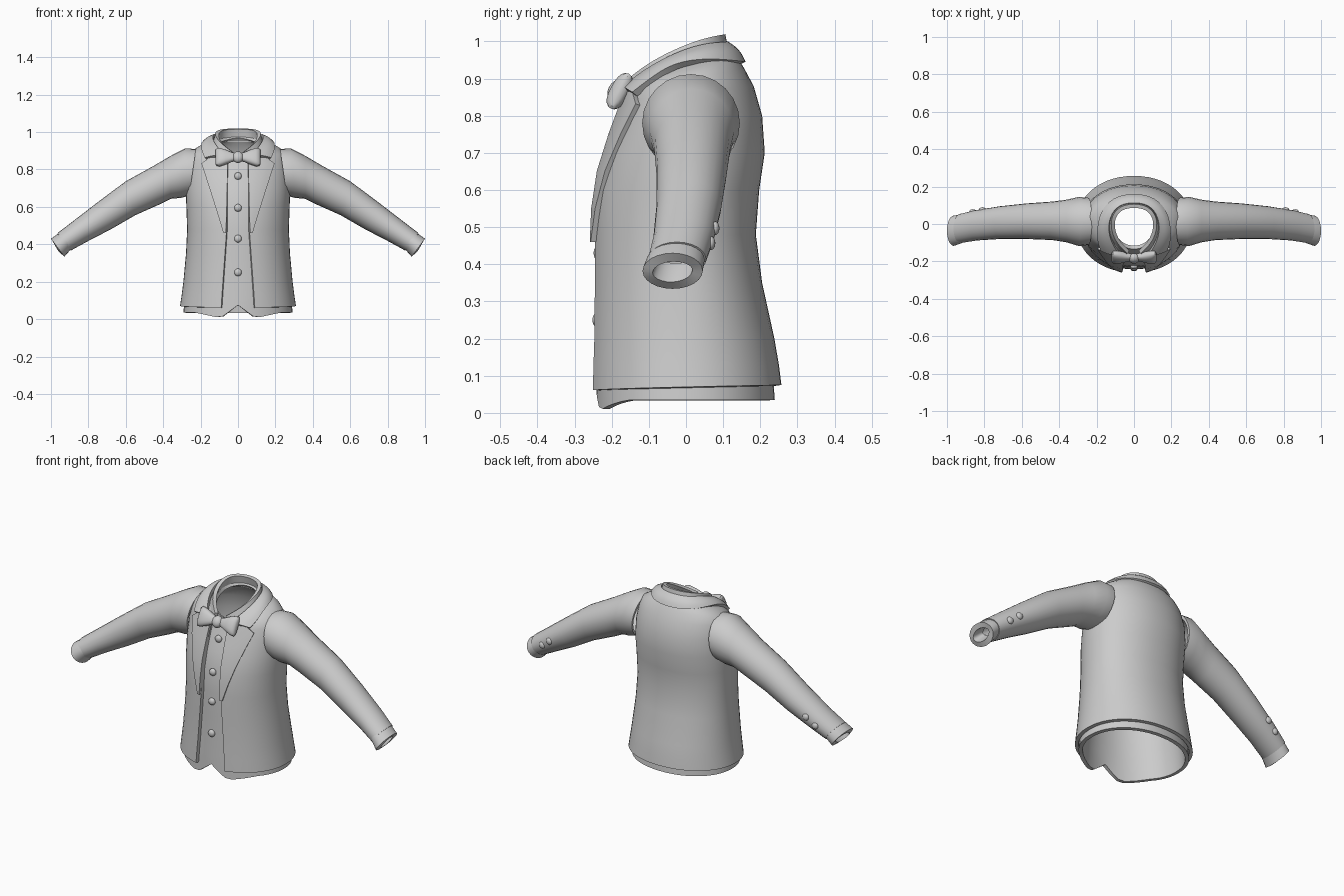
import bpy, bmesh, math
from mathutils import Vector, Matrix
from mathutils.bvhtree import BVHTree

if "Cube" in bpy.data.objects:
    bpy.data.objects.remove(bpy.data.objects["Cube"])

grey = bpy.data.materials.new("grey_cloth")
grey.diffuse_color = (0.6, 0.6, 0.6, 1)
grey.use_nodes = True
grey.node_tree.nodes["Principled BSDF"].inputs["Base Color"].default_value = grey.diffuse_color


def finish(name, verts, faces, thick=0, offset=-1, subsurf=0, mirror=False):
    """Make an object, apply its modifiers and shade it."""
    me = bpy.data.meshes.new(name)
    me.from_pydata([tuple(v) for v in verts], [], faces)
    bm = bmesh.new()
    bm.from_mesh(me)
    bmesh.ops.recalc_face_normals(bm, faces=bm.faces)
    bm.to_mesh(me)
    bm.free()
    ob = bpy.data.objects.new(name, me)
    bpy.context.collection.objects.link(ob)
    me.materials.append(grey)
    if subsurf:
        m = ob.modifiers.new("smooth", 'SUBSURF')
        m.levels = m.render_levels = subsurf
        m.boundary_smooth = 'PRESERVE_CORNERS'
    if thick:
        m = ob.modifiers.new("cloth", 'SOLIDIFY')
        m.thickness, m.offset = thick, offset
    if mirror:
        m = ob.modifiers.new("mirror", 'MIRROR')
        m.use_mirror_merge = False
    bpy.ops.object.select_all(action='DESELECT')
    ob.select_set(True)
    bpy.context.view_layer.objects.active = ob
    if ob.modifiers:
        bpy.ops.object.convert(target='MESH')
    bpy.ops.object.shade_smooth_by_angle(angle=math.radians(40))
    return ob


def grid(rows, closed=False, caps=False):
    """Join equal rows of points with quads."""
    n = len(rows[0])
    verts = [p for r in rows for p in r]
    faces = [(i * n + j, i * n + (j + 1) % n, (i + 1) * n + (j + 1) % n, (i + 1) * n + j)
             for i in range(len(rows) - 1) for j in range(n if closed else n - 1)]
    if caps:
        faces += [tuple(range(n)), tuple(range(len(verts) - n, len(verts)))]
    return verts, faces


# Torso rings: front z, back z, half width, front y, back y
TORSO = [(.06, .075, .31, -.26, .257), (.13, .13, .301, -.258, .25),
         (.2, .2, .292, -.255, .238), (.35, .35, .278, -.252, .205),
         (.48, .48, .272, -.25, .188), (.6, .6, .276, -.243, .197),
         (.7, .7, .28, -.217, .212), (.79, .8, .275, -.182, .205),
         (.83, .88, .262, -.166, .182), (.848, .925, .243, -.16, .158),
         (.86, .955, .2, -.156, .14), (.87, .98, .13, -.152, .12)]
POWER = 2 / 2.1


def torso_point(ring, a, inset=0):
    zf, zb, w, yf, yb = ring
    w, yf, yb = w - inset, yf + inset, yb - inset
    s, c = math.sin(a), math.cos(a)
    x = w * math.copysign(abs(s) ** POWER, s)
    y = (yf if c > 0 else yb) * abs(c) ** POWER
    t = max(0, (y - yf) / (yb - yf))
    return Vector((x, y, zf + (zb - zf) * t ** .6))


def front_edge(z):
    return .09 - .03 * min(1, max(0, z - .07) / .42)


N = 48
full = [[torso_point(r, math.tau * j / N) for j in range(N)] for r in TORSO]
body = BVHTree.FromPolygons(*grid(full, closed=True))


def front_y(x, z):
    hit = body.ray_cast(Vector((x, -2, z)), Vector((0, 1, 0)))[0]
    return hit.y if hit else -.15


# Jacket body, open down the front
rows = []
for r in TORSO:
    a0 = math.asin((front_edge(r[0]) / r[2]) ** (1 / POWER))
    rows.append([torso_point(r, a0 + (math.tau - 2 * a0) * j / N) for j in range(N + 1)])
finish("jacket_body", *grid(rows), thick=.018)

# Waistcoat with a pointed hem and a notch at the centre
rows = [[torso_point(r, math.tau * j / N, .018) for j in range(N)] for r in TORSO]
for p in rows[0]:
    ax = abs(p.x)
    if p.y > 0:
        p.z = .035
    elif ax < .095:
        p.z = .075 - .07 * ax / .095
    else:
        p.z = .005 + .03 * min(1, (ax - .09) / .14)
finish("waistcoat", *grid(rows, closed=True), thick=.02)

# Lapels: z, inner x, outer x
LAPEL = [(.46, .064, .076), (.55, .06, .103), (.65, .058, .134),
         (.75, .056, .166), (.83, .054, .192), (.862, .054, .15)]
rows = []
for z, x0, x1 in LAPEL:
    xs = [x0 + (x1 - x0) * k / 5 for k in range(6)]
    rows.append([Vector((x, front_y(x, z) - .007, z)) for x in xs])
finish("lapel", *grid(rows), thick=.016, offset=0, mirror=True)


def both_sides(half):
    """Half a row from centre back to front, completed on the other side."""
    return [Vector((-x, y, z)) for x, y, z in half[:0:-1]] + [Vector(p) for p in half]


# Jacket collar, folded over around the neck
top = [(0, .112, .992), (.08, .1, .99), (.128, .04, .985), (.138, -.04, .955),
       (.11, -.115, .912), (.07, -.165, .87)]
low = [(0, .158, .94), (.11, .138, .943), (.175, .06, .95), (.192, -.03, .938),
       (.19, -.095, .892), (.172, -.138, .858)]
mid = [tuple((Vector(a) + Vector(b)) / 2 + Vector((b[0] * .05, b[1] * .05, .006)))
       for a, b in zip(top, low)]
finish("jacket_collar", *grid([both_sides(r) for r in (top, mid, low)]),
       thick=.02, offset=0, subsurf=2)

# Shirt collar standing inside it
top = [(0, .1, 1.018), (.07, .088, 1.016), (.112, .04, 1.006), (.115, -.03, .975),
       (.085, -.1, .935), (.03, -.15, .895)]
low = [(0, .115, .95), (.08, .1, .95), (.125, .04, .945), (.132, -.04, .92),
       (.105, -.11, .885), (.04, -.16, .845)]
finish("shirt_collar", *grid([both_sides(top), both_sides(low)]),
       thick=.02, offset=0, subsurf=2)


def sleeve_ring(tx, tz, bx, bz, y0, y1, n=24):
    mid = Vector(((tx + bx) / 2, (y0 + y1) / 2, (tz + bz) / 2))
    up = Vector(((tx - bx) / 2, 0, (tz - bz) / 2))
    side = Vector((0, (y1 - y0) / 2, 0))
    return [mid + up * math.cos(math.tau * k / n) + side * math.sin(math.tau * k / n)
            for k in range(n)]


# Sleeves: top x z, bottom x z, front y, back y
SLEEVE = [(.225, .91, .26, .66, -.112, .14), (.285, .912, .305, .648, -.118, .145),
          (.36, .873, .36, .643, -.098, .13), (.45, .82, .42, .613, -.086, .12),
          (.6, .737, .55, .555, -.08, .11), (.75, .625, .68, .48, -.08, .095),
          (.88, .525, .8, .418, -.088, .075), (.965, .46, .895, .366, -.102, .054)]
finish("sleeve", *grid([sleeve_ring(*r) for r in SLEEVE], closed=True),
       thick=.015, mirror=True)

# Shirt cuffs
CUFF = [(.945, .466, .882, .382, -.098, .048), (.965, .455, .9, .366, -.106, .05),
        (1.0, .43, .928, .334, -.117, .045)]
finish("cuff", *grid([sleeve_ring(*r) for r in CUFF], closed=True),
       thick=.028, mirror=True)


def ball(name, pos, size, tilt=0, mirror=False):
    bm = bmesh.new()
    m = Matrix.Translation(pos) @ Matrix.Rotation(tilt, 4, 'X') @ Matrix.Diagonal((*size, 1))
    bmesh.ops.create_uvsphere(bm, u_segments=16, v_segments=10, radius=1, matrix=m)
    verts = [v.co.copy() for v in bm.verts]
    faces = [tuple(v.index for v in f.verts) for f in bm.faces]
    bm.free()
    finish(name, verts, faces, mirror=mirror)


# Front buttons and sleeve buttons
for z in (.25, .43, .595, .765):
    ball("front_button", (0, front_y(0, z) + .016, z), (.02, .014, .02))
for x, y, z in ((.81, .077, .497), (.862, .066, .457)):
    ball("sleeve_button", (x, y, z), (.019, .013, .019))
    ball("sleeve_button", (-x, y, z), (.019, .013, .019))

# Bow tie: wings lofted outward from the knot, leaning back at the top
lean = Matrix.Translation((0, -.178, .866)) @ Matrix.Rotation(math.radians(-28), 4, 'X')
rows = []
for x, h, d in ((.01, .02, .016), (.035, .027, .02), (.065, .041, .025),
                (.095, .052, .026), (.112, .053, .02), (.119, .045, .01)):
    ring = []
    for k in range(20):
        c, s = math.cos(math.tau * k / 20), math.sin(math.tau * k / 20)
        ring.append(lean @ Vector((x, math.copysign(abs(c) ** .8, c) * d,
                                   math.copysign(abs(s) ** .8, s) * h)))
    rows.append(ring)
finish("bow_wing", *grid(rows, closed=True, caps=True), mirror=True)
ball("bow_knot", (0, -.184, .866), (.03, .026, .033), math.radians(-28))
